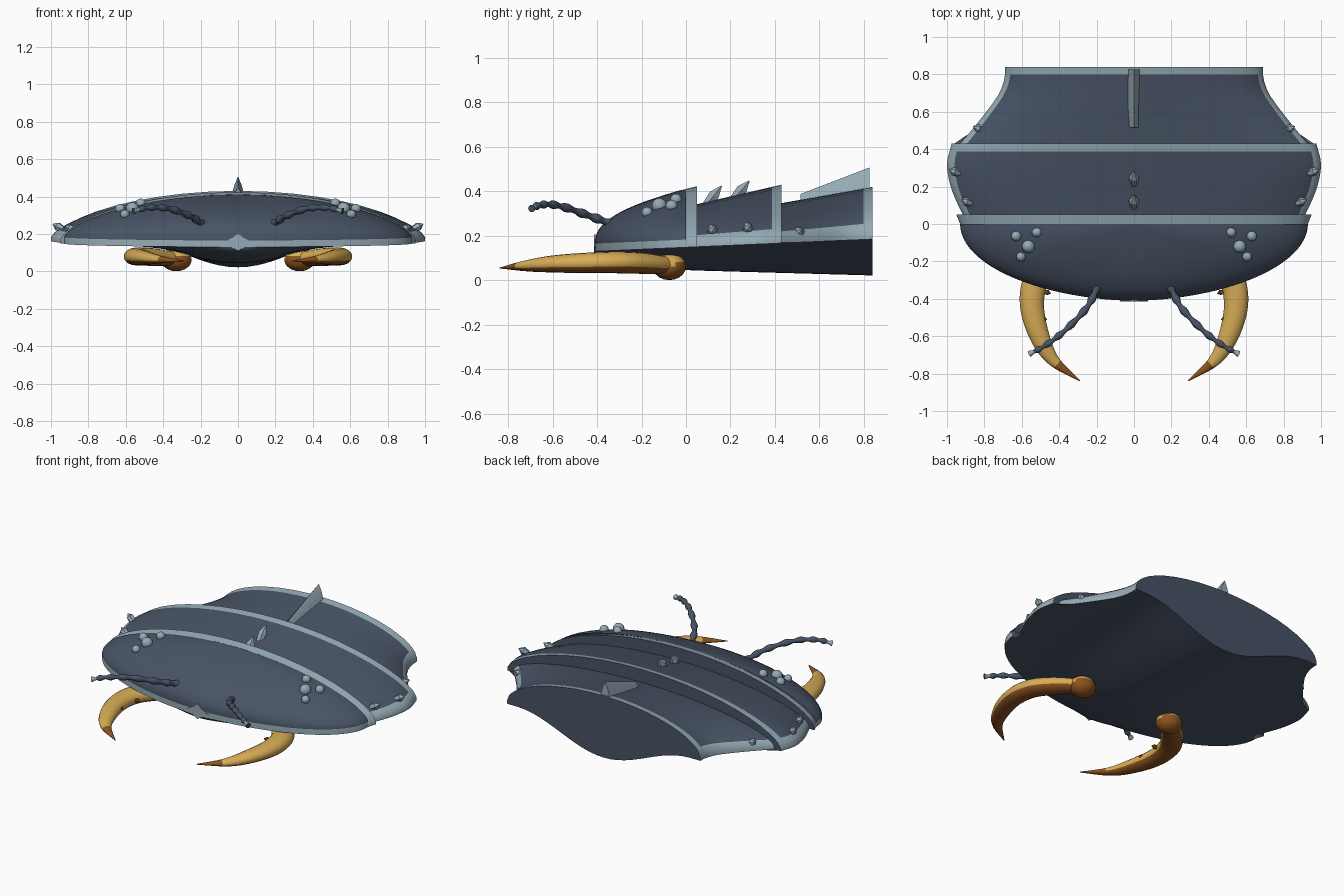
import bpy, bmesh, math
from mathutils import Vector, Matrix
from mathutils.bvhtree import BVHTree

if "Cube" in bpy.data.objects:
    bpy.data.objects.remove(bpy.data.objects["Cube"])


def material(name, rgb):
    m = bpy.data.materials.new(name)
    m.diffuse_color = [((c / 255 + 0.055) / 1.055) ** 2.4 for c in rgb] + [1]
    m.use_nodes = True
    m.node_tree.nodes["Principled BSDF"].inputs["Base Color"].default_value = m.diffuse_color
    return m


SHELL = material("slate_shell", (72, 83, 101))
TRIM = material("pale_trim", (149, 170, 181))
GOLD = material("gold_horn", (216, 172, 86))
BROWN = material("brown_horn", (142, 84, 32))


def finish(name, bm, mats, angle=40):
    me = bpy.data.meshes.new(name)
    bm.to_mesh(me)
    bm.free()
    ob = bpy.data.objects.new(name, me)
    bpy.context.collection.objects.link(ob)
    for m in mats:
        me.materials.append(m)
    bpy.ops.object.select_all(action='DESELECT')
    ob.select_set(True)
    bpy.context.view_layer.objects.active = ob
    bpy.ops.object.shade_smooth_by_angle(angle=math.radians(angle))
    return ob


def loft(name, rings, mats, rule=None, closed=True, angle=40):
    """Skin rings of points; rule(i, j, normal) picks the material of each face."""
    bm = bmesh.new()
    vs = [[bm.verts.new(p) for p in ring] for ring in rings]
    n = len(rings[0])
    li = bm.faces.layers.int.new("i")
    lj = bm.faces.layers.int.new("j")
    for i in range(len(rings) - 1):
        for j in range(n if closed else n - 1):
            k = (j + 1) % n
            f = bm.faces.new((vs[i][j], vs[i][k], vs[i + 1][k], vs[i + 1][j]))
            f[li], f[lj] = i, j
    if closed:
        for ring in (vs[0], vs[-1]):
            f = bm.faces.new(ring)
            f[li] = f[lj] = -1
    bmesh.ops.remove_doubles(bm, verts=bm.verts, dist=1e-5)
    bmesh.ops.recalc_face_normals(bm, faces=bm.faces)
    bm.normal_update()
    if rule:
        for f in bm.faces:
            f.material_index = rule(f[li], f[lj], f.normal)
    return finish(name, bm, mats, angle)


def interp(pts, t):
    """Smooth curve through (t, value) points."""
    for k in range(len(pts) - 1):
        (a, p), (b, q) = pts[k], pts[k + 1]
        if t <= b or k == len(pts) - 2:
            u = min(max((t - a) / (b - a), 0), 1)
            lo, hi = pts[max(k - 1, 0)], pts[min(k + 2, len(pts) - 1)]
            m0 = (q - lo[1]) / (b - lo[0]) * (b - a)
            m1 = (hi[1] - p) / (hi[0] - a) * (b - a)
            return ((2*u**3 - 3*u**2 + 1) * p + (u**3 - 2*u**2 + u) * m0
                    + (3*u**2 - 2*u**3) * q + (u**3 - u**2) * m1)


def rim(y):
    return 0.13 + 0.044 * (y + 0.41)


# ---- shell segments: arched sections with a pale border
half = [0.0, 0.15, 0.3, 0.44, 0.57, 0.68, 0.78, 0.86, 0.92, 0.96, 0.98, 1.0]
ACROSS = [-a for a in half[:0:-1]] + half


def arch(y, w, top, p=0.65):
    base = rim(y) + 0.02
    pts = [(w * a, y, base + (top - base) * max(1 - a * a, 0) ** p) for a in ACROSS]
    return [(-w, y, rim(y))] + pts + [(w, y, rim(y))]


def segment(name, y0, y1, t0, t1, width, p0, p1):
    ys = [y0 + (y1 - 0.042 - y0) * k / 10 for k in range(11)] + [y1]
    rings = []
    for y in ys:
        u = (y - y0) / (y1 - y0)
        rings.append(arch(y, interp(width, y), t0 + (t1 - t0) * u, p0 + (p1 - p0) * u))
    n = len(rings[0])

    def rule(i, j, nor):
        if i < 0 or j == n - 1:
            return 0
        return 1 if i == 10 or j < 3 or j > n - 5 else 0
    return loft(name, rings, [SHELL, TRIM], rule)


W2 = [(0.04, 0.91), (0.1, 0.94), (0.2, 0.98), (0.32, 1.0), (0.43, 0.975)]
W3 = [(0.42, 0.94), (0.5, 0.87), (0.6, 0.79), (0.7, 0.72), (0.78, 0.692), (0.84, 0.69)]
middle = segment("middle_shell", 0.04, 0.43, 0.34, 0.43, W2, 0.65, 0.65)
rear = segment("rear_shell", 0.42, 0.84, 0.345, 0.42, W3, 0.62, 0.55)

# ---- head: dome over a half-oval outline, plus pale collar
ANG = [math.pi * (k / 48 - 0.5) for k in range(49)]


def outline(a):
    s = math.sin(a)
    return math.copysign(abs(s) ** 1.08, s) * 0.93, -0.41 * math.cos(a)


def dome(a, rho):
    x, y = outline(a)
    c = math.cos(a) ** 2
    base = rim(y) + 0.035
    z = c * (1 - rho) ** 0.43 + (1 - c) * (1 - rho * rho) ** 0.65
    return (x * rho, y * rho, base + (0.41 - base) * z)


def flat(a, rho):
    x, y = outline(a)
    return (x * rho, y * rho, rim(y * rho))


levels = [1 - (k / 16) ** 2.2 for k in range(17)]
rings = [[flat(a, r) for a in ANG] for r in (0, 1)] + [[dome(a, r) for a in ANG] for r in levels]
head = loft("head_shell", rings, [SHELL, TRIM], lambda i, j, n: 1 if i == 1 else 0, closed=False)
collar = [arch(0, 0.93, 0.411), arch(0.05, 0.95, 0.423)]
loft("head_collar", collar, [TRIM, SHELL], lambda i, j, n: 1 if i < 0 else 0)

# ---- belly: broad underside with a rounded keel
rings = []
stations = [(outline(a)[1], outline(a)[0]) for a in ANG[25::2]]
stations += [(y, interp(W2, y)) for y in (0.06, 0.15, 0.25, 0.34, 0.43)]
stations += [(y, interp(W3, y)) for y in (0.5, 0.58, 0.66, 0.74, 0.84)]
for y, w in stations:
    w *= 0.985
    depth = (rim(y) - 0.045 + 0.028 * max(y, 0)) * min(1, ((y + 0.41) / 0.4)) ** 0.4
    span = min(0.62, w)
    xs = [-w] + [span * (k / 12 - 1) * 0.99 for k in range(25)] + [w]
    ring = [(x, y, rim(y) - depth * 0.5 * (1 + math.cos(math.pi * min(abs(x) / span, 1)))) for x in xs]
    rings.append(ring + [(w * 0.9, y, rim(y) + 0.008), (-w * 0.9, y, rim(y) + 0.008)])
loft("belly", rings, [SHELL], angle=50)


# ---- tubes for horns and feelers
def tube(name, path, radius, mats, rule, steps, sides=14, squash=1.0):
    knots = [(k / (len(path) - 1), p) for k, p in enumerate(path)]
    at = lambda t: Vector([interp([(k, p[c]) for k, p in knots], t) for c in range(3)])
    rings = []
    for i in range(steps + 1):
        t = i / steps
        d = (at(min(t + 0.01, 1)) - at(max(t - 0.01, 0))).normalized()
        side = d.cross(Vector((0, 0, 1))).normalized()
        up = side.cross(d)
        r = radius(t)
        rings.append([at(t) + side * r * math.cos(2 * math.pi * k / sides)
                      + up * r * squash * math.sin(2 * math.pi * k / sides) for k in range(sides)])
    return loft(name, rings, mats, rule)


def spike(name, base, tip, r, mat, sides=6):
    """Faceted crystal: a prism with a pointed tip and a narrowed root."""
    base, tip = Vector(base), Vector(tip)
    q = (tip - base).to_track_quat('Z', 'Y')
    rings = []
    for t, s in ((0, 0.7), (0.55, 1.0), (1, 0.08)):
        rings.append([base.lerp(tip, t) + q @ Vector((r * s * math.cos(k * math.tau / sides),
                      r * s * math.sin(k * math.tau / sides), 0)) for k in range(sides)])
    return loft(name, rings, [mat], angle=20)


def ball(name, pos, r, mats, scale=(1, 1, 1), rule=None):
    bm = bmesh.new()
    bmesh.ops.create_uvsphere(bm, u_segments=16, v_segments=10, radius=r,
                              matrix=Matrix.Translation(pos) @ Matrix.Diagonal((*scale, 1)))
    bm.normal_update()
    if rule:
        for f in bm.faces:
            f.material_index = rule(f.normal)
    return finish(name, bm, mats)


tree = BVHTree.FromPolygons([v.co for v in head.data.vertices], [p.vertices for p in head.data.polygons])
horn_r = lambda t: interp([(0, 0.05), (0.2, 0.066), (0.5, 0.064), (0.75, 0.044), (1, 0.003)], t)
feeler_r = lambda t: 0.013 + 0.004 * math.cos(t * 44) + 0.006 * (1 - t)

for s, side in ((-1, "left"), (1, "right")):
    # curved jaws: gold above, brown beneath and at the tip
    path = [(s * 0.33, -0.07, 0.065), (s * 0.44, -0.18, 0.075), (s * 0.525, -0.3, 0.08),
            (s * 0.545, -0.44, 0.078), (s * 0.505, -0.6, 0.073), (s * 0.43, -0.73, 0.064),
            (s * 0.29, -0.838, 0.055)]
    tube(side + "_jaw", path, horn_r, [GOLD, BROWN],
         lambda i, j, n: 1 if i > 30 or n.z < -0.35 else 0, 36, 16, 0.72)
    ball(side + "_jaw_joint", (s * 0.33, -0.075, 0.062), 0.075, [GOLD, BROWN], (1.1, 1, 0.82),
         lambda n: 1 if n.z < 0.2 else 0)
    for x, y in ((0.47, -0.36), (0.49, -0.5)):
        spike(side + "_jaw_thorn", (s * (x + 0.01), y, 0.08), (s * (x - 0.025), y - 0.012, 0.085), 0.014, BROWN)
    # beaded feelers with pale tips
    path = [(s * 0.195, -0.34, 0.255), (s * 0.255, -0.45, 0.295), (s * 0.37, -0.57, 0.335),
            (s * 0.475, -0.65, 0.34), (s * 0.56, -0.695, 0.322)]
    tube(side + "_feeler", path, feeler_r, [SHELL, TRIM],
         lambda i, j, n: 1 if i > 54 else 0, 60, 10)
    # cluster of eyes resting on the head
    for x, y, r in ((0.63, -0.065, 0.027), (0.52, -0.045, 0.026), (0.565, -0.12, 0.034), (0.605, -0.175, 0.025)):
        hit = tree.ray_cast(Vector((s * x, y, 1)), Vector((0, 0, -1)))[0]
        z = hit.z if hit else 0.3
        ball(side + "_eye", (s * x, y, z + 0.006), r, [TRIM])
    # small crystals along the flanks
    for x, y, z in ((0.90, 0.12, 0.225), (0.965, 0.28, 0.235), (0.835, 0.51, 0.215)):
        spike(side + "_flank_spike", (s * (x - 0.03), y - 0.01, z - 0.01),
              (s * (x + 0.025), y + 0.012, z + 0.018), 0.024, TRIM)

# ---- crystals and fin along the back
spike("front_back_spike", (0, 0.085, 0.33), (0, 0.16, 0.425), 0.028, TRIM)
spike("rear_back_spike", (0, 0.21, 0.36), (0, 0.285, 0.447), 0.028, TRIM)


def fin_ring(y, top, low):
    return [(-0.037, y, low), (-0.02, y, low + (top - low) * 0.6), (0, y, top),
            (0.02, y, low + (top - low) * 0.6), (0.037, y, low)]


loft("back_fin", [fin_ring(0.515, 0.388, 0.34), fin_ring(0.825, 0.507, 0.39)], [TRIM], angle=15)

# ---- nose badge: pale diamond on the front rim
diamond = [(-0.075, 0.155), (-0.025, 0.182), (0, 0.205), (0.025, 0.182), (0.075, 0.155), (0, 0.108)]
loft("nose_diamond", [[(x, y, z) for x, z in diamond] for y in (-0.405, -0.414)], [TRIM], angle=15)
